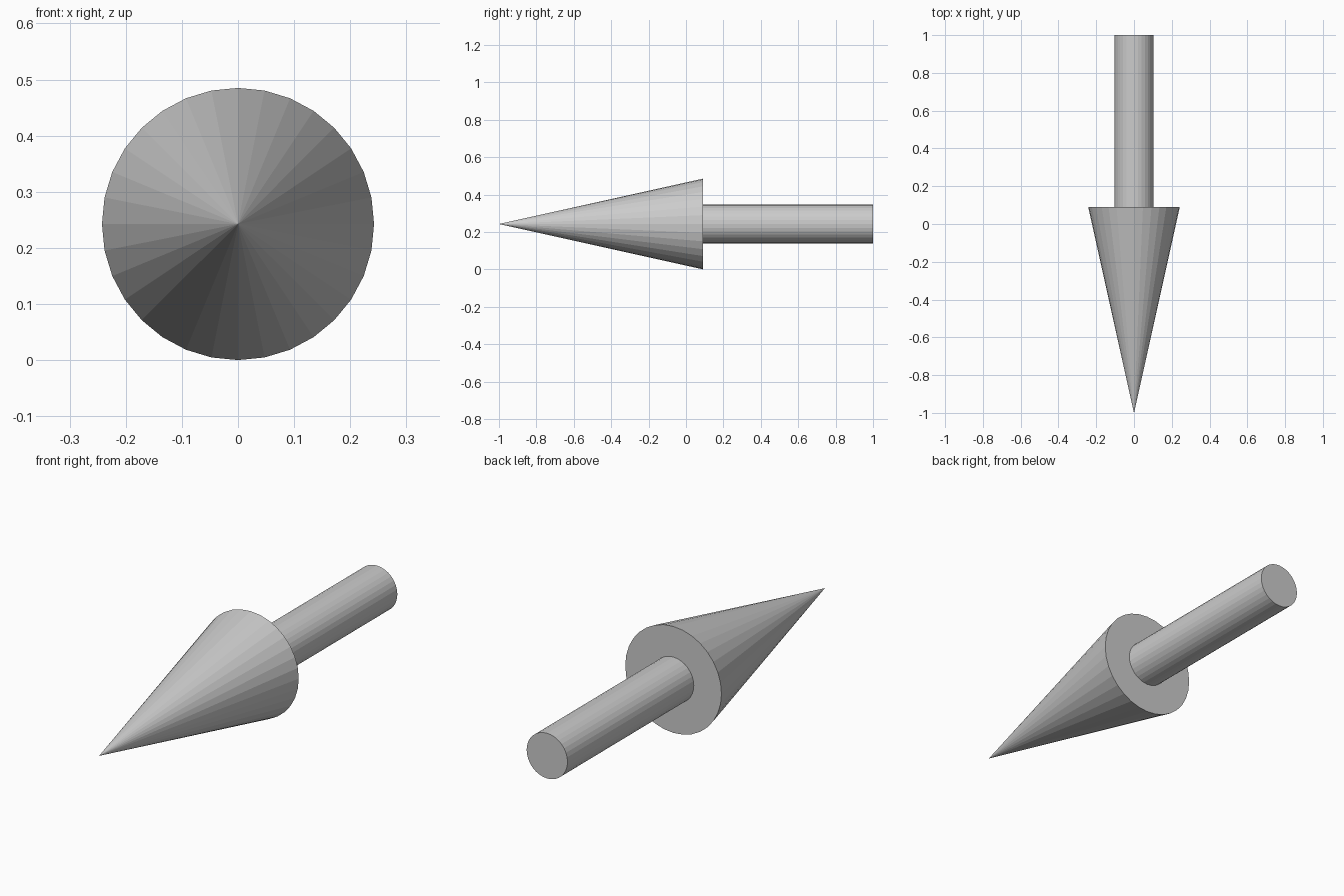
import bpy
from math import pi

if "Cube" in bpy.data.objects:
    bpy.data.objects.remove(bpy.data.objects["Cube"])

SIDES = 32
HEAD_R, SHAFT_R = 0.2425, 0.103
TIP_Y, BASE_Y, END_Y = -1.0, 0.091, 1.0


def round_part(name, back_y, front_y, back_r, front_r):
    """Flat-faced cone or cylinder lying along y, its top pointing to -y."""
    bpy.ops.mesh.primitive_cone_add(
        vertices=SIDES, radius1=back_r, radius2=front_r,
        depth=back_y - front_y,
        location=(0, (back_y + front_y) / 2, HEAD_R),
        rotation=(pi / 2, 0, 0))
    obj = bpy.context.object
    obj.name = name
    return obj


# Pointed head, tip facing the front
round_part("arrow_head", BASE_Y, TIP_Y, HEAD_R, 0)

# Straight shaft behind the head
round_part("arrow_shaft", END_Y, BASE_Y, SHAFT_R, SHAFT_R)
